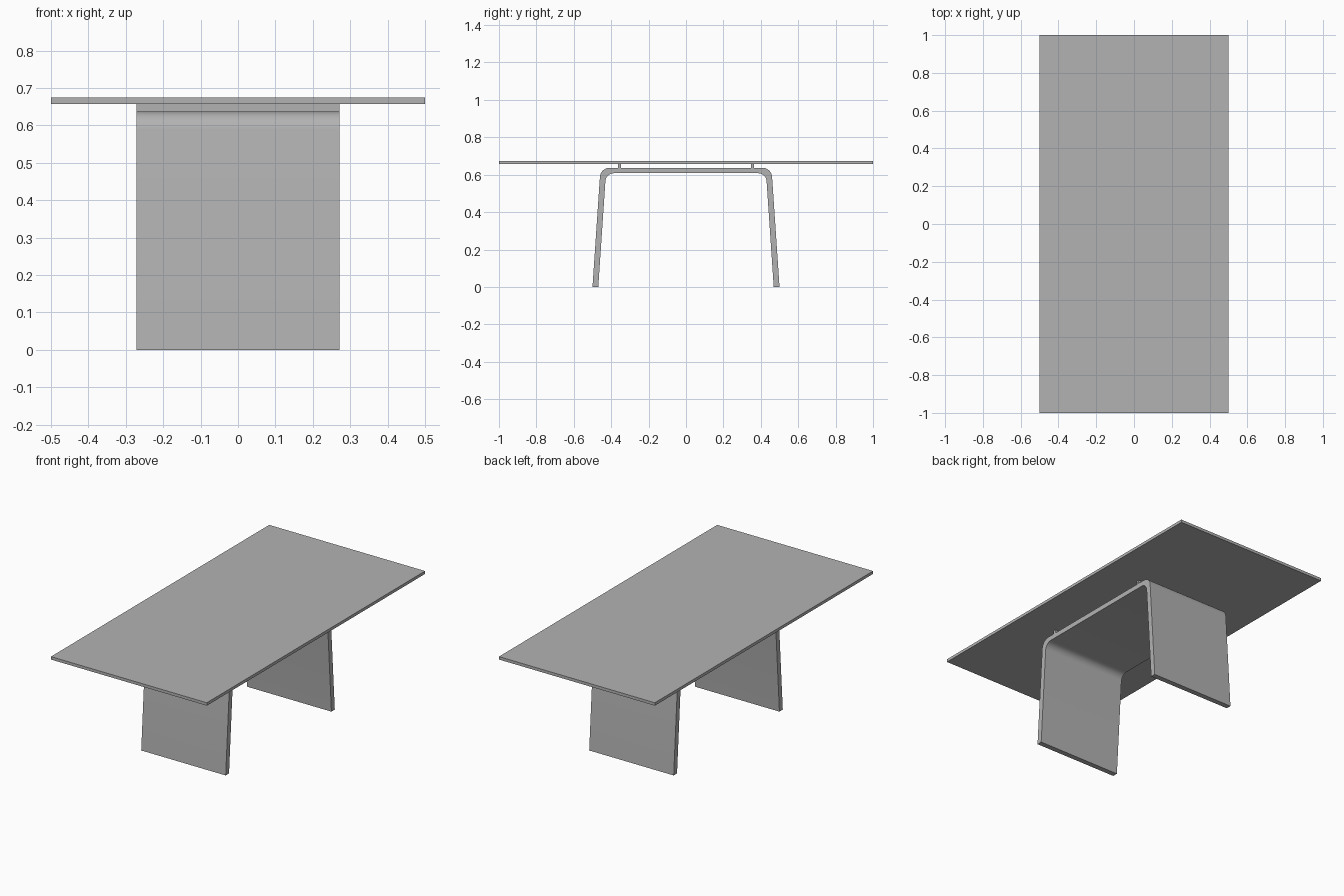
import bpy, bmesh, math
from mathutils import Vector

cube = bpy.data.objects.get("Cube")
if cube:
    bpy.data.objects.remove(cube, do_unlink=True)

grey = bpy.data.materials.new("plain grey")
grey.use_nodes = True
colour = (0.45, 0.45, 0.45, 1)
grey.diffuse_color = colour
grey.node_tree.nodes["Principled BSDF"].inputs["Base Color"].default_value = colour


def fillet(before, corner, after, radius, steps=10):
    """Points of an arc that rounds off one profile corner."""
    c = Vector(corner)
    u = (Vector(before) - c).normalized()
    v = (Vector(after) - c).normalized()
    half = u.angle(v) / 2
    centre = c + (u + v).normalized() * radius / math.sin(half)
    start = c + u * radius / math.tan(half) - centre
    end = c + v * radius / math.tan(half) - centre
    sweep = math.pi - 2 * half
    return [centre + (start * math.sin(sweep * (1 - i / steps))
                      + end * math.sin(sweep * i / steps)) / math.sin(sweep)
            for i in range(steps + 1)]


def extrude_profile(name, profile, half_width):
    """Extrude a closed (y, z) profile along x, centred on x = 0."""
    bm = bmesh.new()
    face = bm.faces.new([bm.verts.new((-half_width, y, z)) for y, z in profile])
    ext = bmesh.ops.extrude_face_region(bm, geom=[face])
    moved = [g for g in ext["geom"] if isinstance(g, bmesh.types.BMVert)]
    bmesh.ops.translate(bm, verts=moved, vec=(2 * half_width, 0, 0))
    bmesh.ops.recalc_face_normals(bm, faces=bm.faces)
    mesh = bpy.data.meshes.new(name)
    bm.to_mesh(mesh)
    bm.free()
    mesh.materials.append(grey)
    obj = bpy.data.objects.new(name, mesh)
    bpy.context.collection.objects.link(obj)
    return obj


def box_profile(y0, y1, z0, z1):
    return [(y0, z0), (y1, z0), (y1, z1), (y0, z1)]


# Flat rectangular top
extrude_profile("table_top", box_profile(-1, 1, 0.657, 0.674), 0.5)

# Bent sheet base: two splayed legs joined by a bridge, mirrored in y
outer = [Vector((0.5, 0))] + fillet((0.5, 0), (0.457, 0.637), (0, 0.637), 0.052)
inner = [Vector((0.469, 0))] + fillet((0.469, 0), (0.428, 0.608), (0, 0.608), 0.045)
mirror = lambda pts: [Vector((-p.x, p.y)) for p in pts]
profile = outer + mirror(outer)[::-1] + mirror(inner) + inner[::-1]
base = extrude_profile("bent_base", profile, 0.271)

# Smooth the bends, keep the edges crisp
bpy.ops.object.select_all(action="DESELECT")
base.select_set(True)
bpy.context.view_layer.objects.active = base
bpy.ops.object.shade_smooth_by_angle(angle=math.radians(30))

# Narrow rails holding the top off the base
for name, y in (("front_rail", -0.355), ("back_rail", 0.355)):
    extrude_profile(name, box_profile(y - 0.008, y + 0.008, 0.635, 0.658), 0.271)
